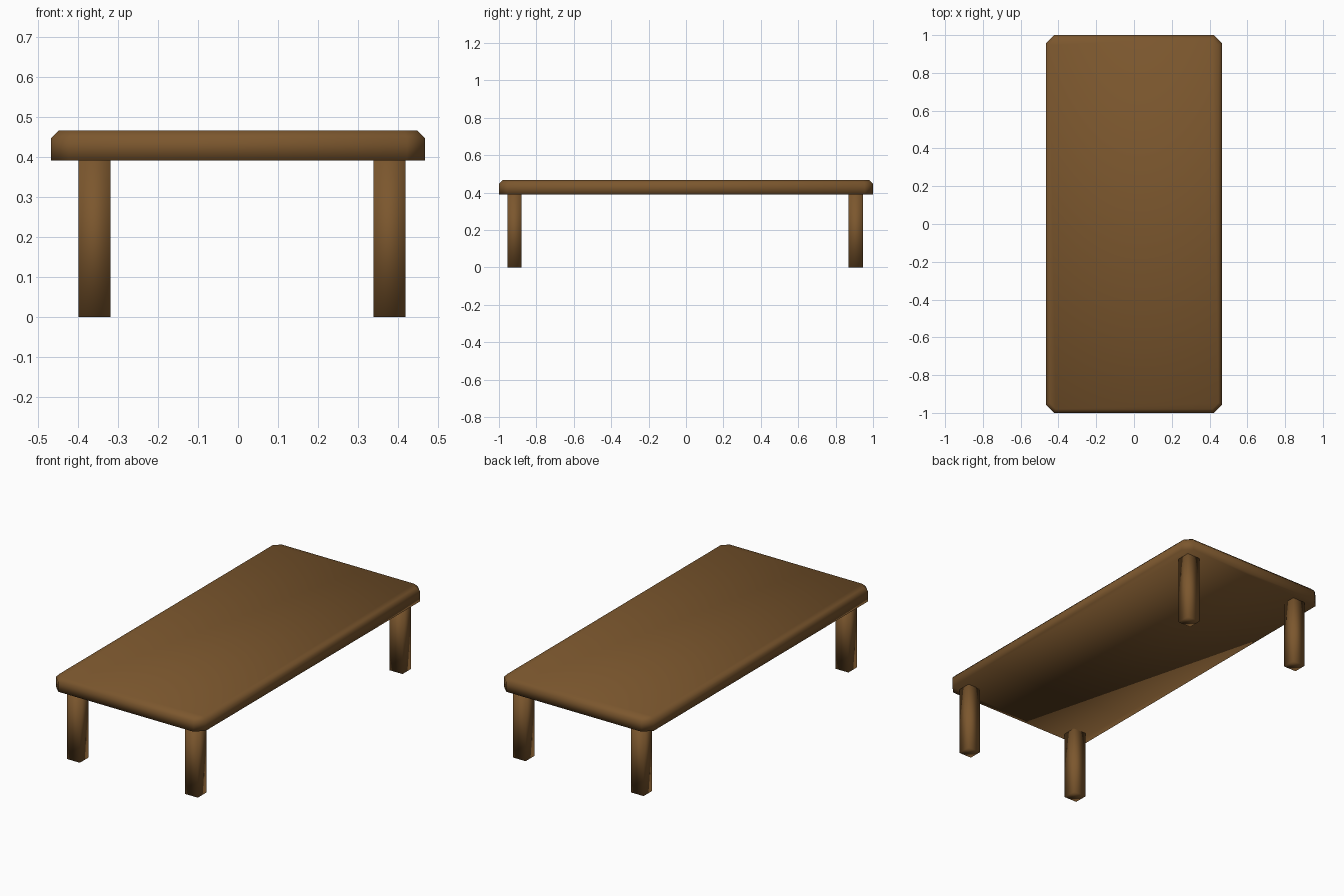
import bpy, bmesh

if "Cube" in bpy.data.objects:
    bpy.data.objects.remove(bpy.data.objects["Cube"])

wood = bpy.data.materials.new("brown_wood")
wood.diffuse_color = (0.2, 0.095, 0.027, 1)
wood.use_nodes = True
wood.node_tree.nodes["Principled BSDF"].inputs["Base Color"].default_value = wood.diffuse_color


def finish(name, bm):
    bmesh.ops.recalc_face_normals(bm, faces=bm.faces[:])
    mesh = bpy.data.meshes.new(name)
    bm.to_mesh(mesh)
    bm.free()
    mesh.materials.append(wood)
    for p in mesh.polygons:
        p.use_smooth = True
    obj = bpy.data.objects.new(name, mesh)
    bpy.context.collection.objects.link(obj)
    return obj


# Tabletop: slab with clipped corners and a chamfered upper rim
W, L, CUT, RIM = 0.467, 1.0, 0.045, 0.02
Z0, Z1 = 0.39, 0.466
outline = [(W - CUT, -L), (W, -L + CUT), (W, L - CUT), (W - CUT, L),
           (CUT - W, L), (-W, L - CUT), (-W, CUT - L), (CUT - W, -L)]
bm = bmesh.new()
base = bm.faces.new([bm.verts.new((x, y, Z0)) for x, y in outline])
ext = bmesh.ops.extrude_face_region(bm, geom=[base], use_keep_orig=True)
for v in ext["geom"]:
    if isinstance(v, bmesh.types.BMVert):
        v.co.z = Z1
bm.edges.ensure_lookup_table()
rim = [e for e in bm.edges if all(v.co.z > Z1 - 0.001 for v in e.verts)]
bmesh.ops.bevel(bm, geom=rim, offset=RIM, segments=1, affect='EDGES')
finish("tabletop", bm)

# Four square legs
for side, x in (("left", -0.358), ("right", 0.378)):
    for end, y in (("front", -0.917), ("back", 0.908)):
        bm = bmesh.new()
        bmesh.ops.create_cube(bm, size=1)
        for v in bm.verts:
            v.co.x = x + v.co.x * 0.08
            v.co.y = y + v.co.y * 0.077
            v.co.z = (v.co.z + 0.5) * Z0
        finish(f"{end}_{side}_leg", bm)
